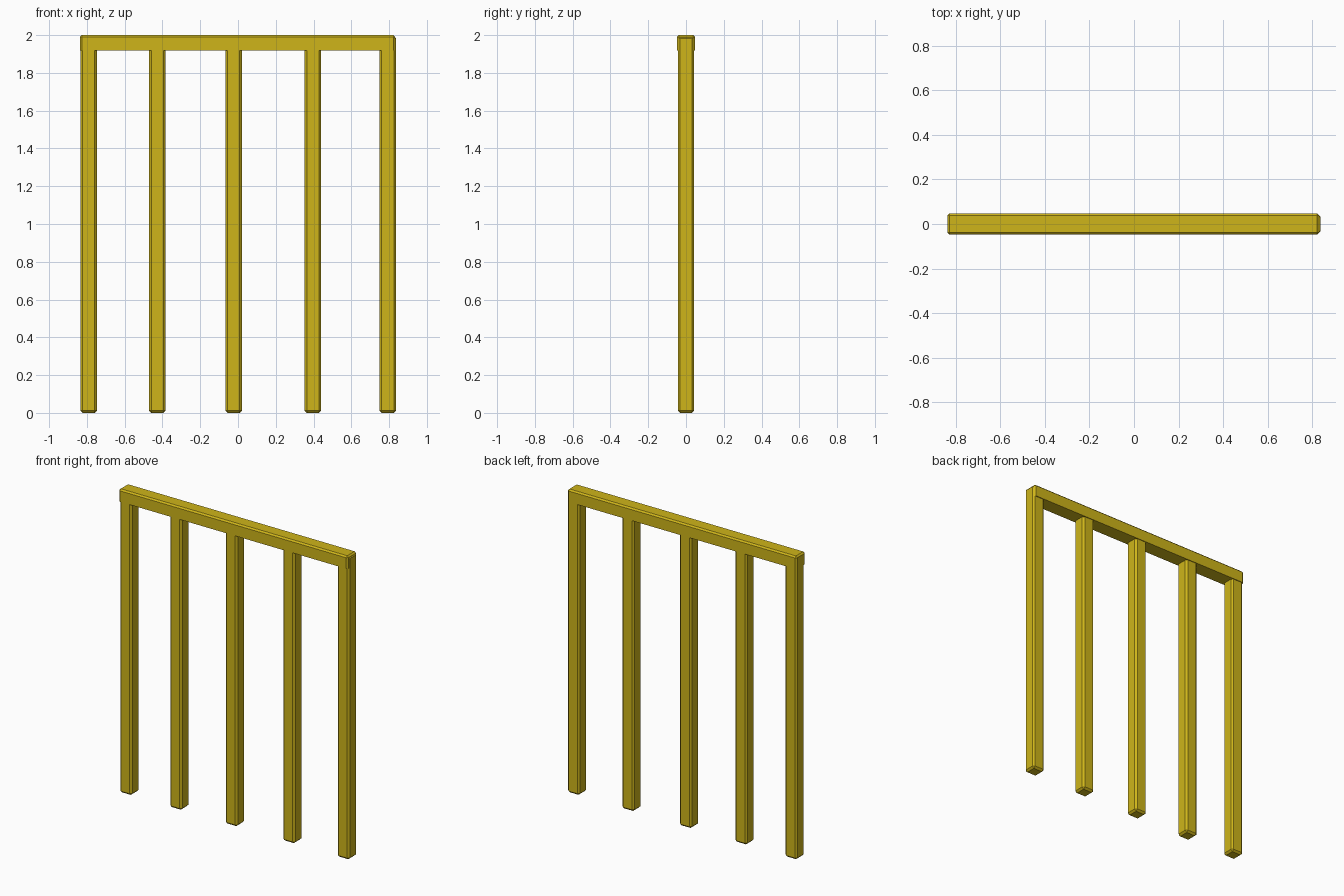
import bpy
import bmesh

if "Cube" in bpy.data.objects:
    bpy.data.objects.remove(bpy.data.objects["Cube"])

paint = bpy.data.materials.new("yellow_paint")
paint.diffuse_color = (0.62, 0.46, 0.01, 1)
paint.use_nodes = True
paint.node_tree.nodes["Principled BSDF"].inputs["Base Color"].default_value = paint.diffuse_color


def beam(name, x, y, z, bevel, sharp_bottom=False):
    """Chamfered box spanning the given (min, max) ranges."""
    bm = bmesh.new()
    bmesh.ops.create_cube(bm, size=1)
    for v in bm.verts:
        v.co = [(lo + hi) / 2 + c * (hi - lo) for c, (lo, hi) in zip(v.co, (x, y, z))]
    mid = sum(z) / 2
    edges = [e for e in bm.edges
             if not (sharp_bottom and all(v.co.z < mid for v in e.verts))]
    bmesh.ops.bevel(bm, geom=edges, offset=bevel, segments=1,
                    profile=0.5, affect='EDGES')
    mesh = bpy.data.meshes.new(name)
    bm.to_mesh(mesh)
    bm.free()
    obj = bpy.data.objects.new(name, mesh)
    bpy.context.collection.objects.link(obj)
    mesh.materials.append(paint)
    return obj


# Upright posts; the last one runs up to the top and caps the rail
half = 0.044
centres = [-0.791, -0.427, -0.023, 0.396, 0.793]
for i, cx in enumerate(centres):
    top = 1.995 if i == len(centres) - 1 else 1.94
    beam(f"post_{i + 1}", (cx - half, cx + half), (-0.043, 0.043), (0, top), 0.012)

# Top rail
beam("top_rail", (-0.837, 0.832), (-0.048, 0.048), (1.918, 2.0), 0.01, sharp_bottom=True)
